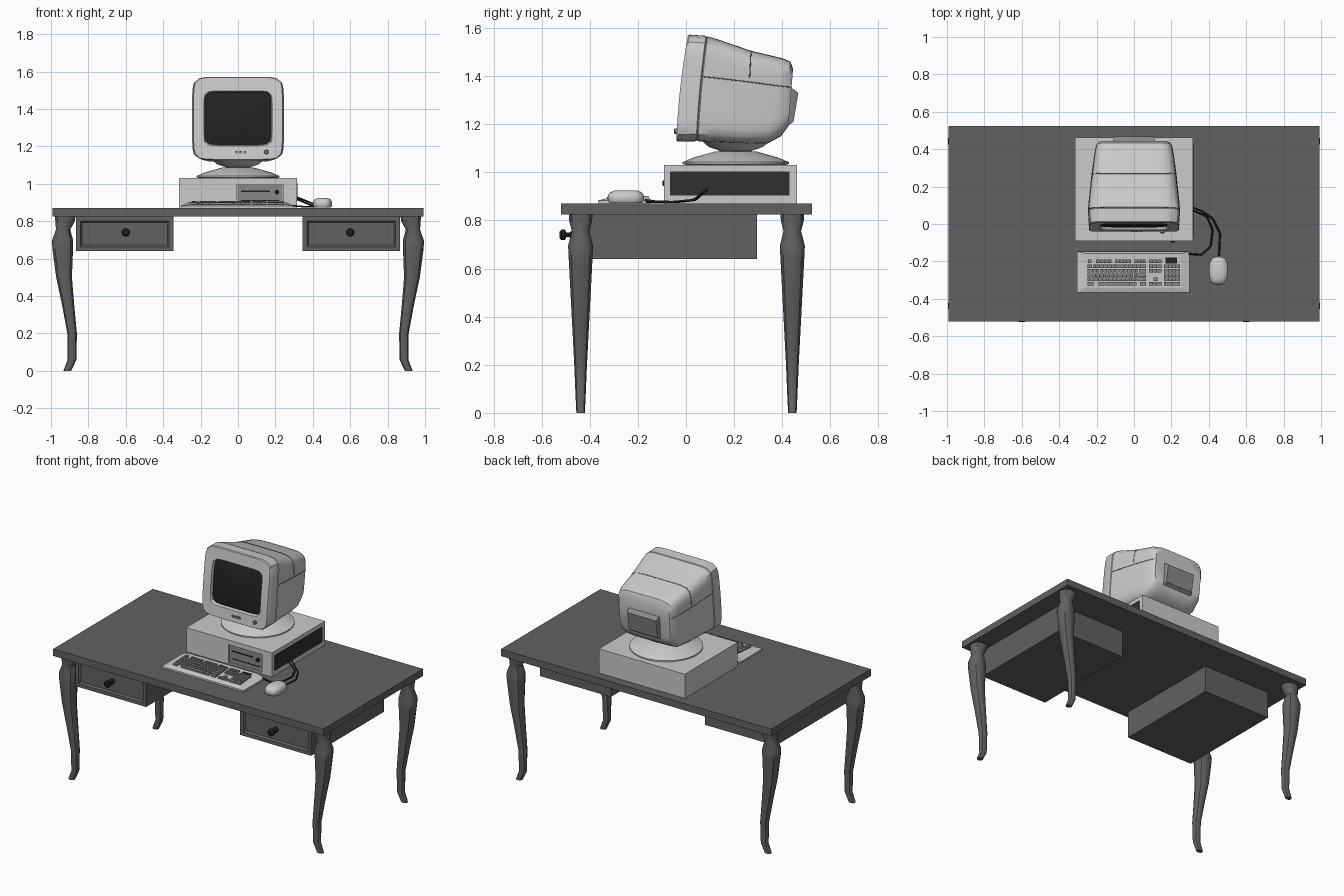
import bpy, bmesh, math
from mathutils import Vector

if "Cube" in bpy.data.objects:
    bpy.data.objects.remove(bpy.data.objects["Cube"])


def mat(name, g):
    m = bpy.data.materials.new(name)
    m.diffuse_color = (g, g, g, 1)
    m.use_nodes = True
    m.node_tree.nodes["Principled BSDF"].inputs["Base Color"].default_value = m.diffuse_color
    return m


WOOD, DARK, BLACK, MID = mat("wood", .12), mat("dark", .03), mat("black", .015), mat("mid_grey", .25)


def finish(name, bm, m=None, smooth=None):
    bmesh.ops.recalc_face_normals(bm, faces=bm.faces)
    me = bpy.data.meshes.new(name)
    bm.to_mesh(me)
    bm.free()
    ob = bpy.data.objects.new(name, me)
    bpy.context.collection.objects.link(ob)
    if m:
        me.materials.append(m)
    if smooth:
        bpy.ops.object.select_all(action='DESELECT')
        ob.select_set(True)
        bpy.context.view_layer.objects.active = ob
        bpy.ops.object.shade_smooth_by_angle(angle=math.radians(smooth))
    return ob


def add_box(bm, x0, x1, y0, y1, z0, z1):
    r = bmesh.ops.create_cube(bm, size=1)
    for v in r["verts"]:
        v.co = ((x0 + x1) / 2 + v.co.x * (x1 - x0), (y0 + y1) / 2 + v.co.y * (y1 - y0),
                (z0 + z1) / 2 + v.co.z * (z1 - z0))


def box(name, *b, m=None):
    bm = bmesh.new()
    add_box(bm, *b)
    return finish(name, bm, m)


def loft(name, rings, m=None, smooth=None, cap0=True, cap1=True):
    bm = bmesh.new()
    vs = [[bm.verts.new(p) for p in r] for r in rings]
    n = len(rings[0])
    for a, b in zip(vs, vs[1:]):
        for i in range(n):
            bm.faces.new((a[i], a[(i + 1) % n], b[(i + 1) % n], b[i]))
    if cap0:
        bm.faces.new(vs[0])
    if cap1:
        bm.faces.new(vs[-1])
    return finish(name, bm, m, smooth)


def oval(cx, cy, z, rx, ry, n=2, count=24):
    out = []
    for i in range(count):
        a = 2 * math.pi * (i + .5) / count
        c, s = math.cos(a), math.sin(a)
        k = (abs(c) ** n + abs(s) ** n) ** (-1 / n)
        out.append((cx + rx * c * k, cy + ry * s * k, z))
    return out


def turned(name, cx, cy, prof, m=None, count=32):
    return loft(name, [oval(cx, cy, z, r, r, 2, count) for z, r in prof], m, 35)


def front_knob(name, x, z, prof, m, count=16):
    return loft(name, [[(p[0], y, p[1]) for p in oval(x, z, 0, r, r, 2, count)] for y, r in prof], m, 35)


def tube(name, pts, r, m, smooth=True):
    cu = bpy.data.curves.new(name, 'CURVE')
    cu.dimensions = '3D'
    cu.bevel_depth, cu.bevel_resolution, cu.use_fill_caps = r, 1, True
    cu.resolution_u = 6
    if smooth:
        s = cu.splines.new('NURBS')
        s.use_endpoint_u, s.order_u = True, 3
    else:
        s = cu.splines.new('POLY')
    s.points.add(len(pts) - 1)
    for p, q in zip(s.points, pts):
        p.co = (*q, 1)
    cu.materials.append(m)
    ob = bpy.data.objects.new(name, cu)
    bpy.context.collection.objects.link(ob)


# Desk: top, curved legs, hanging drawers with knobs
box("desk_top", -.992, .992, -.52, .523, .825, .871, m=WOOD)
LEG = [(.827, .923, .056, .05), (.80, .925, .053, .049), (.755, .935, .039, .037), (.695, .938, .058, .053),
       (.65, .937, .056, .051), (.5, .93, .043, .043), (.35, .908, .033, .035), (.2, .887, .026, .027),
       (.06, .887, .024, .021), (0, .913, .021, .018)]
for sx, side in ((-1, "left"), (1, "right")):
    for y, end in ((-.438, "front"), (.442, "back")):
        loft(f"{end}_{side}_leg", [oval(sx * cx, y, z, rx, ry, 2.3, 12) for z, cx, rx, ry in LEG], WOOD, 35)
    bm = bmesh.new()
    add_box(bm, sx * .605 - .26, sx * .605 + .26, -.47, .295, .64, .825)
    bm.normal_update()
    f = min(bm.faces, key=lambda f: f.calc_center_median().y)
    bmesh.ops.inset_region(bm, faces=[f], thickness=.033)
    bmesh.ops.inset_region(bm, faces=[f], thickness=.012, depth=-.012)
    finish(f"{side}_drawer", bm, WOOD)
    front_knob(f"{side}_drawer_knob", sx * .6, .74, [(-.45, .018), (-.478, .016), (-.485, .009), (-.497, .009),
               (-.503, .022), (-.517, .023), (-.525, .014)], BLACK)

# Computer case with recessed drive bay and dark side panel
case = box("computer_case", -.315, .315, -.092, .462, .871, 1.031)
cut = box("bay_cutter", -.005, .24, -.2, -.08, .88, 1.0)
md = case.modifiers.new("bay", 'BOOLEAN')
md.operation, md.object, md.solver = 'DIFFERENCE', cut, 'EXACT'
bpy.context.view_layer.objects.active = case
bpy.ops.object.modifier_apply(modifier="bay")
bpy.data.objects.remove(cut)
box("drive_panel", -.004, .239, -.084, -.079, .881, .999, m=MID)
box("drive_slot", .015, .17, -.087, -.08, .957, .964, m=BLACK)
box("lower_drive_slot", .015, .22, -.087, -.08, .908, .912, m=BLACK)
front_knob("power_button", .208, .955, [(-.08, .012), (-.096, .012), (-.098, .009)], BLACK)
box("case_side_panel", .31, .318, -.067, .43, .904, 1.004, m=DARK)

# Swivel stand
turned("stand_base", 0, .207, [(1.029, .20), (1.034, .222), (1.042, .222), (1.06, .18), (1.077, .12), (1.087, .085)])
turned("stand_bowl", 0, .207, [(1.075, .06), (1.09, .07), (1.105, .115), (1.125, .138), (1.15, .142)], count=16)

# Monitor sections: y top, z top, y bottom, z bottom, half width, squareness, bulge
FRONT = (.008, 1.572, -.04, 1.127, .241, 9, .008)
BODY = [(.083, 1.567, .042, 1.129, .245, 9, .005), (.09, 1.565, .05, 1.129, .244, 9, .005),
        (.13, 1.553, .10, 1.127, .240, 8, 0), (.27, 1.505, .25, 1.118, .225, 7, 0),
        (.40, 1.474, .34, 1.120, .209, 7, 0), (.434, 1.460, .395, 1.150, .200, 6, 0),
        (.445, 1.43, .425, 1.19, .185, 6, 0)]


def sec_pt(s, u, v):
    yt, zt, yb, zb, hw, n, bulge = s
    t = (v + 1) / 2
    return (hw * u, yb + (yt - yb) * t - bulge * (1 - v * v), zb + (zt - zb) * t)


def sec_ring(s, k=1):
    return [sec_pt(s, p[0] * k, p[1] * k) for p in oval(0, 0, 0, 1, 1, s[5], 56)]


def moved(s, dy, dz=0, dw=0):
    return (s[0] + dy, s[1] - dz, s[2] + dy, s[3] + dz, s[4] - dw, s[5], s[6])


OPENING = (0, 1.497, -.032, 1.203, .183, 9, .006)
GROOVE = moved(BODY[0], .004, .006, .006)
loft("monitor_shell", [sec_ring(s) for s in [moved(OPENING, .02, .006, .006), OPENING, moved(FRONT, 0, .004, .004),
     moved(FRONT, .006), BODY[0], GROOVE] + BODY[1:]], None, 35, cap0=False)
GLASS = moved(OPENING, .018, .004, .004)
loft("screen_glass", [[(x, y - .012 * (1 - k * k), z) for x, y, z in sec_ring(GLASS, k)]
                      for k in (1, .75, .5, .25, .05)], BLACK, 40, cap0=False)

# Shell seams along the sides and over the top
for sx, side in ((-1, "left"), (1, "right")):
    pts = []
    for s in BODY[1:]:
        z = 1.40 - .046 * (s[0] - .07) / .375
        v = 2 * (z - s[3]) / (s[1] - s[3]) - 1
        pts.append(sec_pt(s, sx * (1 - abs(v) ** s[5]) ** (1 / s[5]), v))
    tube(f"{side}_shell_seam", pts, .0025, MID, False)
tube("top_shell_seam", [p for p in sec_ring(BODY[3]) if p[2] > 1.38], .0025, MID, False)

# Rear connector hump and front controls
loft("rear_hump", [[(x, y, z) for x, y, z in ((-w, yt, zt), (w, yt, zt), (w, yb, zb), (-w, yb, zb))]
     for w, yt, zt, yb, zb in ((.115, .41, 1.36, .39, 1.19), (.112, .446, 1.346, .428, 1.196),
                               (.105, .467, 1.33, .447, 1.21))], MID)
for i, x in enumerate((-.008, .014, .036)):
    front_knob(f"monitor_button_{i + 1}", x, 1.168, [(-.03, .008), (-.044, .008)], MID, 10)
front_knob("monitor_power_button", .152, 1.17, [(-.03, .012), (-.046, .012), (-.05, .009)], MID)


# Keyboard: chamfered case and rows of keys
def kb_z(y):
    return .889 + (y + .35) * .07


def kb_ring(x0, x1, y0, y1, z0=None):
    return [(x, y, z0 or kb_z(y)) for x, y in ((x0, y0), (x1, y0), (x1, y1), (x0, y1))]


loft("keyboard_case", [kb_ring(-.305, .298, -.366, -.147, .871), kb_ring(-.305, .298, -.366, -.147, .882),
                       kb_ring(-.262, .255, -.342, -.157)])
bm = bmesh.new()


def key(x0, x1, y, h=.019):
    z = kb_z(y)
    add_box(bm, x0 + .0015, x1 - .0015, y - h / 2, y + h / 2, z - .006, z + .009)


def row(x0, x1, n, y):
    w = (x1 - x0) / n
    for i in range(n):
        key(x0 + i * w, x0 + (i + 1) * w, y)


key(-.248, -.226, -.2)
for x0, x1, n in ((-.205, -.118, 4), (-.103, -.015, 4), (0, .063, 4), (.08, .148, 3)):
    row(x0, x1, n, -.2)
for r in range(4):
    y = -.227 - r * .023
    key(-.25, -.222 - r * .004, y)
    row(-.222 - r * .004, .03 - r * .006, 12, y)
    key(.03 - r * .006, .065, y)
    row(.158, .248, 4, y)
for x0, x1 in ((-.25, -.215), (-.19, -.155), (-.155, -.02), (-.02, .015), (.03, .065), (.158, .203), (.203, .248)):
    key(x0, x1, -.319)
for y in (-.227, -.25, -.319):
    row(.08, .148, 3, y)
key(.103, .126, -.296)
finish("keyboard_keys", bm, MID)
box("keyboard_lights", .168, .23, -.21, -.18, .89, .903, m=BLACK)

# Mouse and cables
loft("mouse", [oval(.452, -.25, z, rx, ry, 2.8, 32) for z, rx, ry in
     ((.872, .044, .068), (.882, .051, .075), (.903, .051, .075), (.917, .043, .066), (.925, .025, .045))], None, 50)
tube("mouse_cable", [(.455, -.17, .885), (.457, -.12, .878), (.46, -.05, .877), (.42, .03, .885),
                     (.36, .07, .91), (.31, .09, .93)], .005, BLACK)
tube("keyboard_cable", [(.29, -.16, .883), (.36, -.165, .877), (.41, -.12, .877), (.42, -.03, .877),
                        (.39, .04, .885), (.31, .075, .92)], .005, BLACK)
